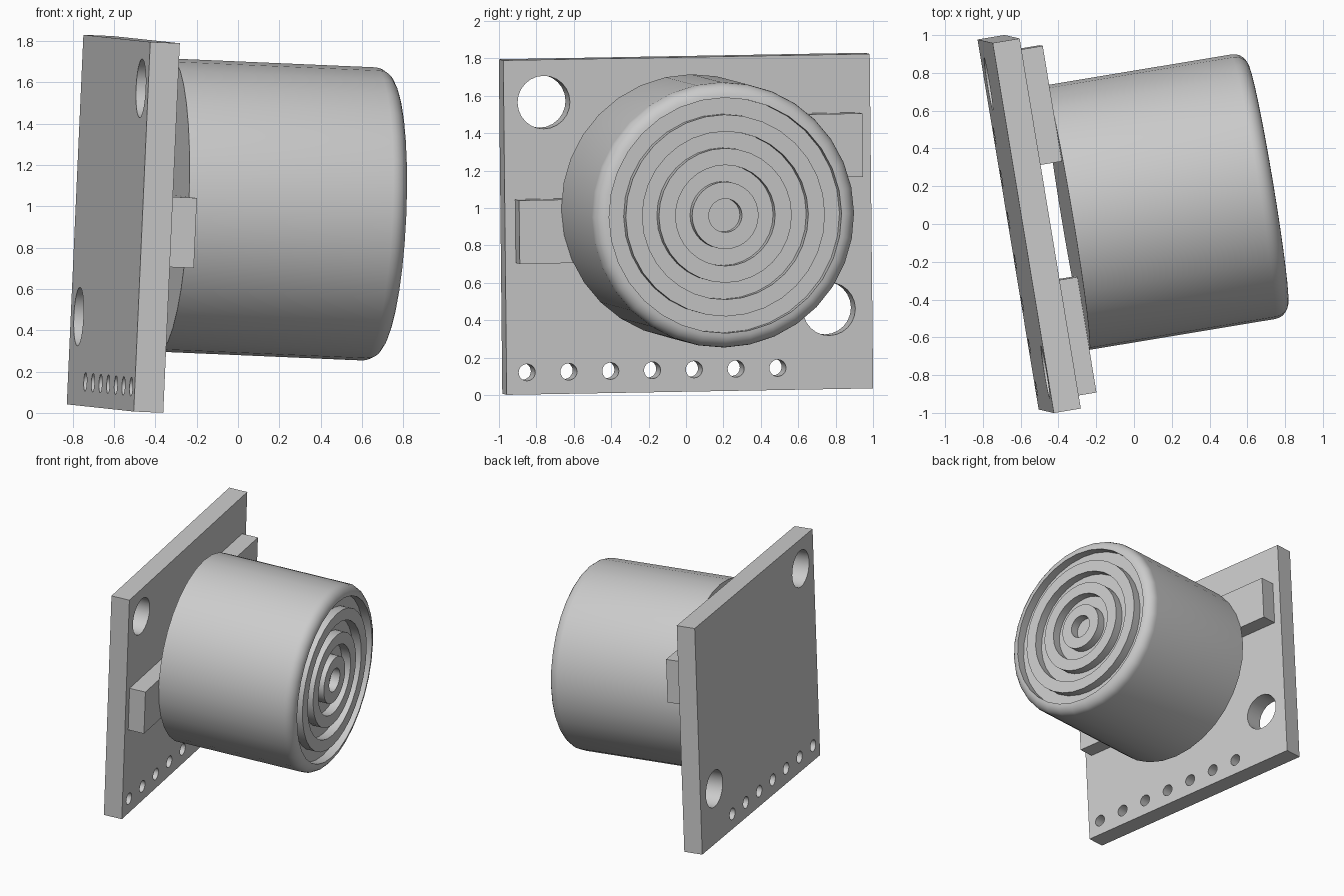
import bpy
import bmesh
import math
from mathutils import Matrix, Vector

cube = bpy.data.objects.get("Cube")
if cube:
    bpy.data.objects.remove(cube, do_unlink=True)

grey = bpy.data.materials.new("light grey")
grey.use_nodes = True
grey.diffuse_color = (0.6, 0.6, 0.6, 1)
grey.node_tree.nodes["Principled BSDF"].inputs["Base Color"].default_value = (0.6, 0.6, 0.6, 1)

# Slightly tilted frame of the board: along its width, its height and its normal
u = Vector((-0.163, 0.986, 0.0175)).normalized()
n = u.cross(Vector((0.0448, -0.0101, 0.999))).normalized()
v = n.cross(u)
FRAME = Matrix.Translation((-0.555, 0, 0.915)) @ Matrix((u, v, n)).transposed().to_4x4()
HALF = 0.0725      # half the board thickness
SEAT = 0.2         # height of the components that carry the can


def make(name, bm):
    bmesh.ops.recalc_face_normals(bm, faces=bm.faces)
    mesh = bpy.data.meshes.new(name)
    bm.to_mesh(mesh)
    bm.free()
    mesh.materials.append(grey)
    ob = bpy.data.objects.new(name, mesh)
    ob.matrix_world = FRAME
    bpy.context.collection.objects.link(ob)
    return ob


def activate(ob):
    bpy.ops.object.select_all(action="DESELECT")
    ob.select_set(True)
    bpy.context.view_layer.objects.active = ob


def box(name, low, high):
    low, high = Vector(low), Vector(high)
    bm = bmesh.new()
    bmesh.ops.create_cube(bm, size=1, matrix=Matrix.Translation((low + high) / 2)
                          @ Matrix.Diagonal(high - low).to_4x4())
    return make(name, bm)


def lathe(name, profile, centre, sides=32):
    bm = bmesh.new()
    verts = [bm.verts.new((r, 0, z)) for r, z in profile]
    edges = [bm.edges.new(pair) for pair in zip(verts, verts[1:])]
    bmesh.ops.spin(bm, geom=verts + edges, cent=(0, 0, 0), axis=(0, 0, 1),
                   angle=math.tau, steps=sides, use_duplicate=False)
    bmesh.ops.remove_doubles(bm, verts=bm.verts, dist=0.0005)
    bmesh.ops.translate(bm, verts=bm.verts, vec=centre)
    return make(name, bm)


# Circuit board with two mounting holes and a row of pin holes
board = box("circuit_board", (-0.993, -0.895, -HALF), (0.993, 0.895, HALF))
holes = [(-0.776, 0.667, 0.142), (0.759, -0.466, 0.142)]
holes += [(-0.882 + 0.2265 * i, -0.777, 0.045) for i in range(7)]
bm = bmesh.new()
for a, b, radius in holes:
    bmesh.ops.create_cone(bm, cap_ends=True, segments=24, radius1=radius, radius2=radius,
                          depth=0.4, matrix=Matrix.Translation((a, b, 0)))
cutter = make("hole_cutter", bm)
cutter.hide_render = True
cut = board.modifiers.new("holes", "BOOLEAN")
cut.object = cutter
cut.solver = "EXACT"
activate(board)
bpy.ops.object.modifier_apply(modifier=cut.name)
bpy.data.objects.remove(cutter, do_unlink=True)

# Two small components under the can
box("right_component", (-0.936, -0.19, HALF), (-0.316, 0.15, SEAT))
box("left_component", (0.309, 0.243, HALF), (0.929, 0.583, SEAT))

# Round can with a rounded rim and concentric grooves in its face
RADIUS, TOP, STEP, DEPTH = 0.71, 1.28, 0.09, 0.07
BEVEL = RADIUS - 7 * STEP
profile = [(0, SEAT), (RADIUS, SEAT)]
for i in range(7):
    t = math.pi / 2 * i / 6
    profile.append((RADIUS - BEVEL + BEVEL * math.cos(t), TOP - BEVEL + BEVEL * math.sin(t)))
for ring in range(7, 0, -1):
    outer, inner = (TOP, TOP - DEPTH) if ring % 2 else (TOP - DEPTH, TOP)
    if ring < 7:
        profile.append((ring * STEP, outer))
    profile.append((ring * STEP, inner))
profile.append((0, TOP - DEPTH))
can = lathe("grooved_can", profile, (0.002, 0.099, 0))

for ob in (board, can):
    activate(ob)
    bpy.ops.object.shade_smooth_by_angle(angle=math.radians(35))
